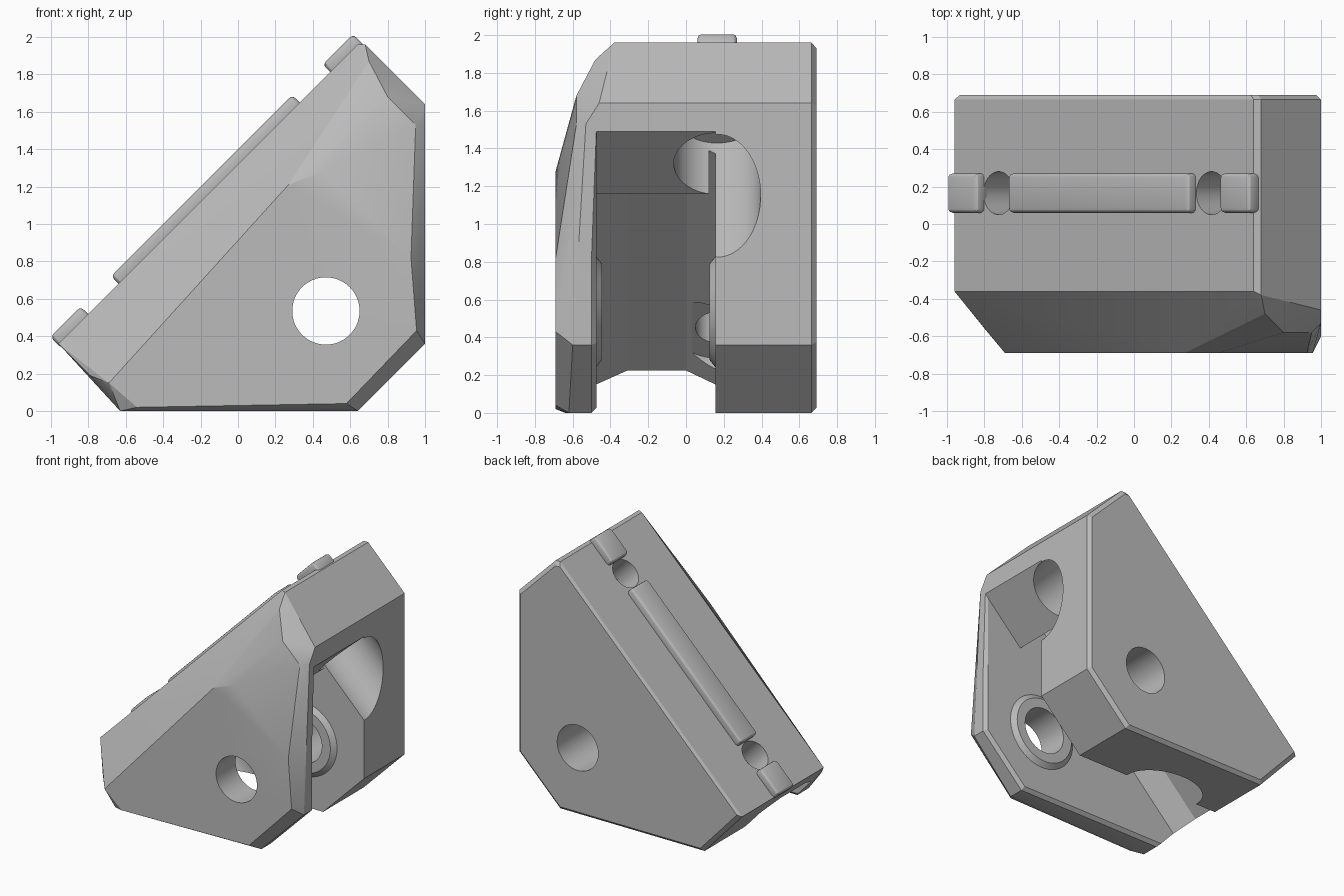
import bpy, bmesh, math
from mathutils import Matrix, Vector

cube = bpy.data.objects.get("Cube")
if cube:
    bpy.data.objects.remove(cube, do_unlink=True)

GREY = (0.5, 0.5, 0.5, 1)
mat = bpy.data.materials.new("plain grey")
mat.use_nodes = True
mat.diffuse_color = GREY
mat.node_tree.nodes["Principled BSDF"].inputs["Base Color"].default_value = GREY

# Slanted frame: local x runs up the slope, local z points out of it
SLOPE = Matrix.Rotation(math.radians(-45), 4, 'Y')
PIVOT = (0.47, 0.535)
BOLTS = (-0.09, 1.52)
BOLT_Y = 0.165
WALL_A, WALL_B = -0.475, 0.155
FLOOR = 0.75


def to_object(name, bm):
    bmesh.ops.recalc_face_normals(bm, faces=bm.faces)
    me = bpy.data.meshes.new(name)
    bm.to_mesh(me)
    bm.free()
    me.materials.append(mat)
    ob = bpy.data.objects.new(name, me)
    bpy.context.collection.objects.link(ob)
    return ob


def hull(name, points, matrix=Matrix(), bevel=0):
    bm = bmesh.new()
    for p in points:
        bm.verts.new(matrix @ Vector(p))
    bmesh.ops.convex_hull(bm, input=bm.verts)
    loose = [v for v in bm.verts if not v.link_faces]
    bmesh.ops.delete(bm, geom=loose, context='VERTS')
    bmesh.ops.dissolve_limit(bm, angle_limit=math.radians(1),
                             verts=bm.verts, edges=bm.edges)
    if bevel:
        bmesh.ops.bevel(bm, geom=bm.edges[:], offset=bevel, segments=3,
                        profile=0.5, affect='EDGES')
    return to_object(name, bm)


def prism(name, section, start, end, matrix=SLOPE, bevel=0):
    pts = [(s, y, n) for s in (start, end) for y, n in section]
    return hull(name, pts, matrix, bevel)


def cylinder(name, matrix, low, high, r1, r2):
    bm = bmesh.new()
    place = matrix @ Matrix.Translation((0, 0, (low + high) / 2))
    bmesh.ops.create_cone(bm, cap_ends=True, segments=64, radius1=r1,
                          radius2=r2, depth=high - low, matrix=place)
    return to_object(name, bm)


def carve(ob, cutter, operation='DIFFERENCE'):
    mod = ob.modifiers.new("carve", 'BOOLEAN')
    mod.solver = 'EXACT'
    mod.operation = operation
    mod.object = cutter
    bpy.context.view_layer.update()
    dg = bpy.context.evaluated_depsgraph_get()
    me = bpy.data.meshes.new_from_object(ob.evaluated_get(dg))
    ob.modifiers.clear()
    ob.data = me
    bpy.data.objects.remove(cutter, do_unlink=True)


# Body: back outline with a small chamfer, front with broad facets
outline = [(-.63, 0), (.64, 0), (1, .36), (1, 1.64),
           (.68, 1.96), (.64, 1.96), (-.96, .36)]
front_start = [-.64, -.62, -.6, -.46, -.38, -.36, -.36]
points = [(x, y, z) for (x, z), y in zip(outline, front_start)]
points += [(x, .665, z) for x, z in outline]
points += [(.1 + (x - .1) * .972, .69, .9 + (z - .9) * .972) for x, z in outline]
# flat front face corners
points += [(x, -.69, z) for x, z in
           [(-.69, .15), (-.54, .02), (.58, .04), (.955, .43),
            (.925, .82), (.45, 1.28), (.27, 1.21)]]
# facet corners around the front edge
points += [(-.79, -.57, .19), (1, -.53, 1.53), (.95, -.58, 1.53),
           (.8, -.58, 1.68), (.7, -.48, 1.87)]
body = hull("bracket_body", points)

# Slot between the two cheeks: shallow at the top, deep below
section = [(WALL_A, -1.5), (WALL_B, -1.5), (WALL_B, .346), (WALL_A, .346)]
carve(body, prism("shallow_slot_cutter", section, -2, 3))
section = [(WALL_A, -1.5), (WALL_B, -1.5), (WALL_B, .65), (0, FLOOR),
           (-.31, FLOOR), (WALL_A, .65)]
carve(body, prism("deep_slot_cutter", section, -2, 1.294))

# Chamfer the mouth of the slot on the front cheek
bm = bmesh.new()
bm.from_mesh(body.data)
sides = (lambda c: abs(c.x - 1) < .002, lambda c: abs(c.z) < .002,
         lambda c: abs(c.x - c.z - .64) < .002)
mouth = [e for e in bm.edges
         if all(abs(v.co.y - WALL_A) < .002 for v in e.verts)
         and any(all(on(v.co) for v in e.verts) for on in sides)]
if mouth:
    bmesh.ops.bevel(bm, geom=mouth, offset=.025, segments=1, affect='EDGES')
bm.to_mesh(body.data)
bm.free()

# Bolt holes and their wide counterbores
for s in BOLTS:
    axis = SLOPE @ Matrix.Translation((s, BOLT_Y, 0))
    carve(body, cylinder("counterbore_cutter", axis, -1.5, FLOOR - .02, .23, .23))
    carve(body, cylinder("bolt_cutter", axis, .5, 1.3, .115, .115))

# Pivot hole through both cheeks, with a raised ring on each inner wall
pivot = Matrix.Translation((PIVOT[0], 0, PIVOT[1])) @ Matrix.Rotation(math.pi / 2, 4, 'X')


def pivot_cutter():
    return cylinder("pivot_cutter", pivot, -1, 1, .18, .18)


carve(body, pivot_cutter())
front_ring = cylinder("front_pivot_ring", pivot, .445, .485, .255, .305)
rear_ring = cylinder("rear_pivot_ring", pivot, -.165, -.125, .305, .255)
for ring in (front_ring, rear_ring):
    carve(ring, pivot_cutter())

# Guide rail on the slope, broken at the bolt holes
parts = [body, front_ring, rear_ring]
section = [(.06, .9), (.27, .9), (.27, .99), (.06, .99)]
for name, start, end in (("lower_rail", -.43, -.2), ("middle_rail", .03, 1.4),
                         ("upper_rail", 1.63, 1.86)):
    parts.append(prism(name, section, start, end, bevel=.025))

for ob in parts:
    bpy.ops.object.select_all(action='DESELECT')
    ob.select_set(True)
    bpy.context.view_layer.objects.active = ob
    bpy.ops.object.shade_smooth_by_angle(angle=math.radians(22))
